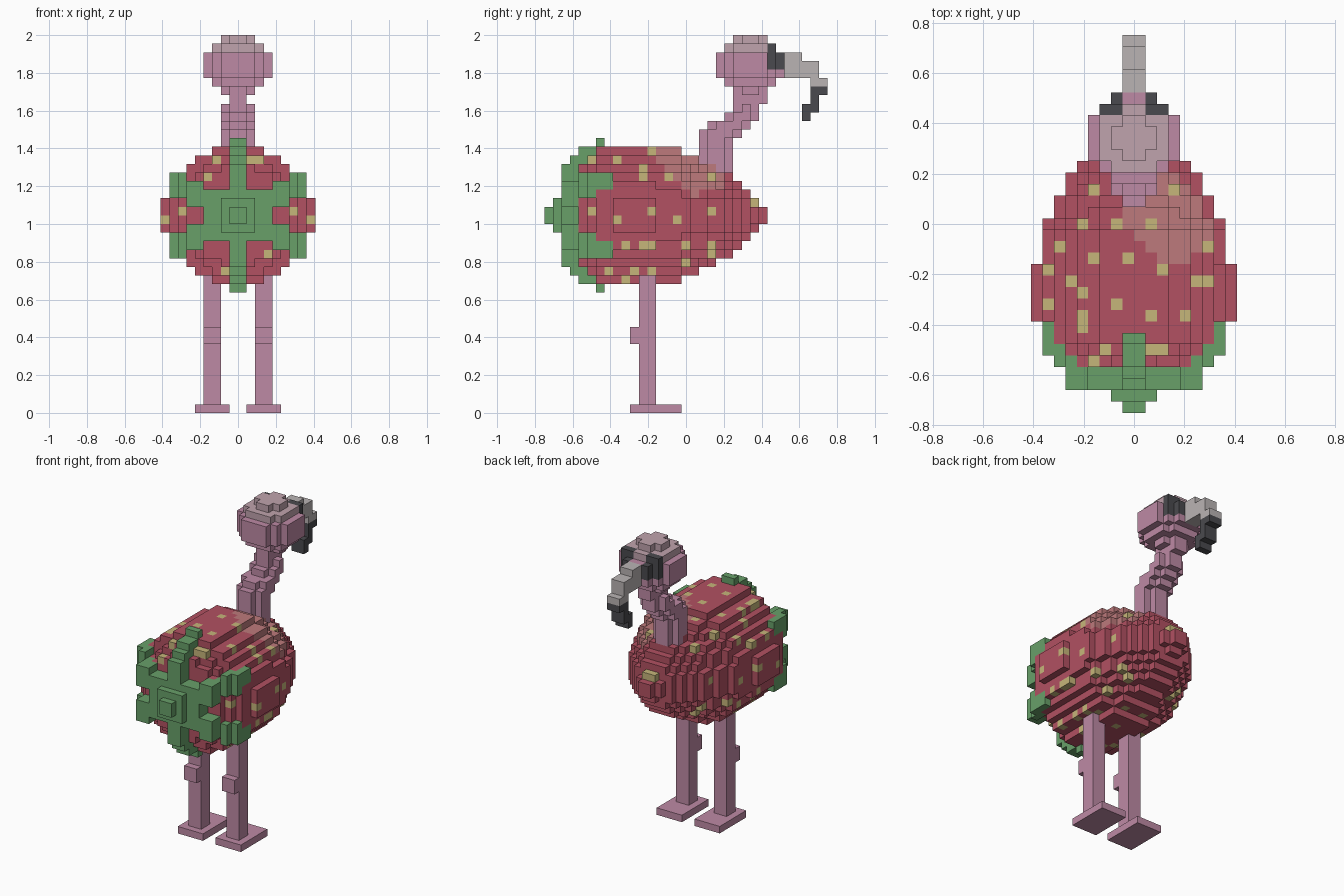
import bpy, bmesh
from math import floor

U = 2 / 44  # size of one block

if "Cube" in bpy.data.objects:
    bpy.data.objects.remove(bpy.data.objects["Cube"])


def material(name, rgb):
    lin = [((c / 255 + 0.055) / 1.055) ** 2.4 for c in rgb] + [1]
    m = bpy.data.materials.new(name)
    m.use_nodes = True
    m.diffuse_color = lin
    bsdf = m.node_tree.nodes["Principled BSDF"]
    bsdf.inputs["Base Color"].default_value = lin
    bsdf.inputs["Roughness"].default_value = 0.9
    return m


PINK = material("pink", (190, 138, 165))
PALE_PINK = material("pale pink", (192, 163, 173))
RED = material("berry red", (178, 81, 98))
PALE_RED = material("pale red", (189, 122, 124))
GREEN = material("leaf green", (104, 160, 105))
YELLOW = material("seed yellow", (198, 182, 122))
DARK = material("charcoal", (74, 74, 78))
GREY = material("beak grey", (186, 180, 180))

AXES = [(axis, side) for axis in range(3) for side in (0, 1)]


def blocks(name, cells):
    """Outer skin of a set of blocks; cells maps (i, j, k) to a material."""
    bm, verts = bmesh.new(), {}
    mats = list(dict.fromkeys(cells.values()))

    def vert(p):
        if p not in verts:
            verts[p] = bm.verts.new((p[0] * U, (p[1] - 0.5) * U, p[2] * U))
        return verts[p]

    for cell, mat in cells.items():
        for axis, side in AXES:
            near = list(cell)
            near[axis] += 2 * side - 1
            if tuple(near) in cells:
                continue
            quad = []
            for a, b in ((0, 0), (1, 0), (1, 1), (0, 1)):
                p = list(cell)
                p[axis] += side
                p[(axis + 1) % 3] += a
                p[(axis + 2) % 3] += b
                quad.append(vert(tuple(p)))
            face = bm.faces.new(quad if side else quad[::-1])
            face.material_index = mats.index(mat)
    mesh = bpy.data.meshes.new(name)
    bm.to_mesh(mesh)
    bm.free()
    for m in mats:
        mesh.materials.append(m)
    obj = bpy.data.objects.new(name, mesh)
    bpy.context.collection.objects.link(obj)
    return obj


def box(xs, ys, zs, mat):
    """Block of cells, each range given as first and last cell."""
    return {(i, j, k): mat for i in range(xs[0], xs[1] + 1)
            for j in range(ys[0], ys[1] + 1) for k in range(zs[0], zs[1] + 1)}


# Berry body: elliptical slices along y
RX = [6, 7, 8, 8] + [9] * 5 + [8] * 4 + [7, 7, 6, 6, 5, 4, 3, 2, 1]
RZ = [6, 7] + [8] * 10 + [7, 7, 6, 6, 5, 5, 4, 3, 2, 1]
body = {}
for n, (rx, rz) in enumerate(zip(RX, RZ)):
    for i in range(-9, 9):
        for k in range(15, 31):
            x, z = i + 0.5, k - 22.5
            if (x / (rx - 0.1)) ** 2 + (z / rz) ** 2 <= 1:
                # pale blush beside the neck
                spot = (x - 3.5) ** 2 + (n - 12.7) ** 2 + (k - 28.5) ** 2
                body[i, n - 12, k] = PALE_RED if spot < 17.6 else RED

# Seeds: surface blocks picked along z, then along x
TOP_SEEDS = [(-4, 3), (3, 3), (-5, 0), (-2, 0), (1, 0), (6, -2), (-4, -3),
             (-1, -3), (2, -4), (-8, -4), (6, -5), (-5, -6), (-8, -7),
             (-2, -7), (1, -8), (4, -8), (-5, -9), (1, -11), (-4, -12)]
SIDE_SEEDS = [(-11, 29), (-8, 29), (-5, 28), (-2, 27), (3, 27), (-9, 26),
              (-11, 23), (-4, 23), (3, 23), (-8, 22), (-1, 22), (8, 24),
              (-5, 19), (0, 19), (3, 19), (-7, 15), (-4, 16)]
for i, j in TOP_SEEDS:
    for pick, col in ((max, i), (min, -1 - i)):
        line = [c for c in body if c[0] == col and c[1] == j]
        if line:
            body[pick(line, key=lambda c: c[2])] = YELLOW
for j, k in SIDE_SEEDS:
    line = [c for c in body if c[1] == j and c[2] == k]
    if line:
        body[max(line)] = body[min(line)] = YELLOW
blocks("berry_body", body)

# Leafy cap: vertical leaf plus four slanted leaves hugging the berry
LEAF_LIMITS = {-14: (6, 6), -13: (6, 7), -12: (7, 8), -11: (8, 8),
               -10: (8, 9), -9: (8, 0)}
cap = {}
for j, (wide, tall) in LEAF_LIMITS.items():
    for i in range(-wide, wide):
        for k in range(14, 32):
            x, z = abs(i + 0.5), abs(k - 22.5)
            upright = x < 1 and z < tall
            slanted = abs(z - 0.48 * x) < 1.5 and z < 5
            middle = x < 4 and z < 3
            if (upright or slanted or middle) and (i, j, k) not in body:
                cap[i, j, k] = GREEN
cap.update(box((-2, 1), (-15, -15), (21, 24), GREEN))
cap.update(box((-1, 0), (-16, -16), (22, 23), GREEN))
blocks("leaf_cap", cap)

# Head: blocky ball with a pale crown
head = {}
for i in range(-4, 4):
    for j in range(4, 12):
        for k in range(37, 44):
            r = ((i + 0.5) / 4.1) ** 2 + ((j - 7.5) / 4.1) ** 2
            if r + ((k - 40) / 3.5) ** 2 <= 1:
                head[i, j, k] = PALE_PINK if k >= 42 else PINK
# Dark patches either side of the beak
for a, b in ((-3, -2), (1, 2)):
    head.update(box((a, b), (10, 10), (40, 42), DARK))
for i in (-2, 1):
    head.update(box((i, i), (11, 11), (40, 41), DARK))
blocks("head", head)

# Hooked beak
beak = {}
for ys, zs, mat in (((12, 13), (39, 41), GREY), ((14, 15), (39, 40), GREY),
                    ((15, 16), (38, 38), GREY), ((15, 16), (37, 37), DARK),
                    ((15, 15), (35, 36), DARK), ((14, 14), (34, 35), DARK)):
    beak.update(box((-1, 0), ys, zs, mat))
blocks("beak", beak)

# Neck: stepped column leaning towards the head
neck = box((-1, 0), (6, 9), (36, 36), PINK)
for k, first, last in ((35, 6, 8), (34, 5, 8), (33, 3, 7), (32, 2, 6)):
    neck.update(box((-1, 0), (first, last), (k, k), PINK))
    neck.update(box((-2, 1), (first + 1, last - 1), (k, k), PINK))
neck.update(box((-1, 0), (2, 5), (27, 31), PINK))
neck.update(box((-2, 1), (3, 4), (25, 31), PINK))
neck.update(box((-1, 0), (5, 5), (26, 27), PINK))
blocks("neck", neck)

# Legs with knees and flat feet
for name, s in (("left", 1), ("right", -1)):
    def span(a, b):
        return (a, b) if s > 0 else (-1 - b, -1 - a)
    leg = box(span(2, 3), (-5, -4), (1, 16), PINK)
    leg.update(box(span(2, 3), (-6, -6), (8, 9), PINK))
    blocks(name + "_leg", leg)
    blocks(name + "_foot", box(span(1, 4), (-6, -1), (0, 0), PINK))
